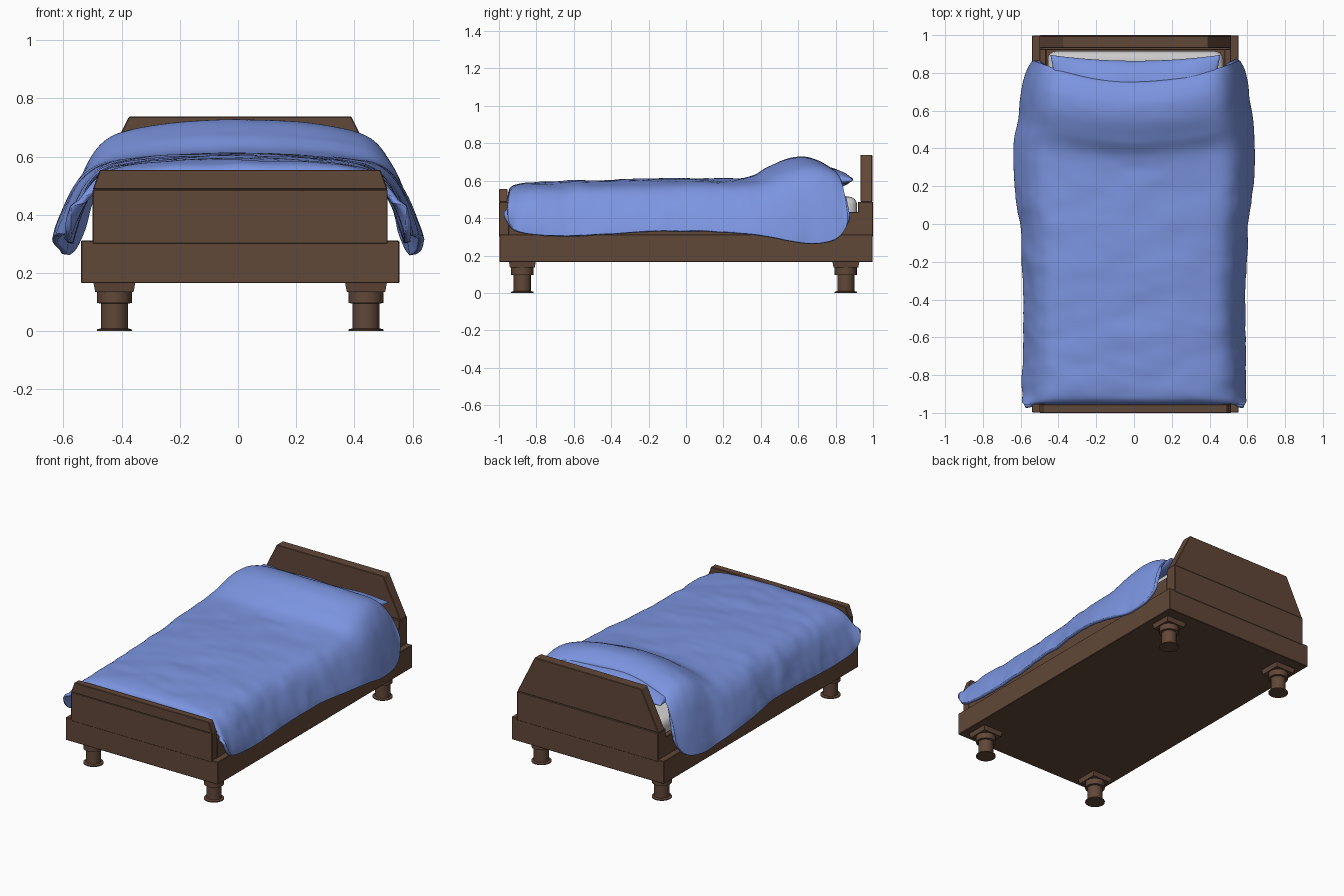
import bpy, bmesh, math
from mathutils import Vector, noise

if "Cube" in bpy.data.objects:
    bpy.data.objects.remove(bpy.data.objects["Cube"])


def mat(name, col):
    m = bpy.data.materials.new(name)
    m.diffuse_color = (*col, 1)
    m.use_nodes = True
    m.node_tree.nodes["Principled BSDF"].inputs["Base Color"].default_value = m.diffuse_color
    return m


WOOD = mat("wood", (0.12, 0.063, 0.04))
BLUE = mat("blue_cloth", (0.2, 0.3, 0.75))
CX = 0.0075  # bed frame centre line


def finish(bm, name, material=None, smooth=None):
    bmesh.ops.recalc_face_normals(bm, faces=bm.faces)
    me = bpy.data.meshes.new(name)
    bm.to_mesh(me)
    bm.free()
    ob = bpy.data.objects.new(name, me)
    bpy.context.collection.objects.link(ob)
    if material:
        me.materials.append(material)
    if smooth:
        bpy.ops.object.select_all(action='DESELECT')
        ob.select_set(True)
        bpy.context.view_layer.objects.active = ob
        bpy.ops.object.shade_smooth_by_angle(angle=math.radians(smooth))
    return ob


def prism(name, pts, axis, a, b, bevel=0.003):
    """Extrude a 2D outline along x (points y,z) or y (points x,z)."""
    bm = bmesh.new()
    put = (lambda p, d: (d, p[0], p[1])) if axis == 'x' else (lambda p, d: (p[0], d, p[1]))
    f = bm.faces.new([bm.verts.new(put(p, a)) for p in pts])
    ext = bmesh.ops.extrude_face_region(bm, geom=[f])
    move = Vector((b - a, 0, 0)) if axis == 'x' else Vector((0, b - a, 0))
    bmesh.ops.translate(bm, vec=move, verts=[g for g in ext['geom'] if isinstance(g, bmesh.types.BMVert)])
    ob = finish(bm, name, WOOD)
    if bevel:
        m = ob.modifiers.new("edge", 'BEVEL')
        m.width = bevel
    return ob


def mirrored(half):
    return [(CX + x, z) for x, z in half] + [(CX - x, z) for x, z in reversed(half)]


def box(name, x0, x1, y0, y1, z0, z1):
    return prism(name, [(x0, z0), (x1, z0), (x1, z1), (x0, z1)], 'y', y0, y1)


# Bed base and stepped end boards
box("bed_base", CX - 0.547, CX + 0.547, -0.998, 0.998, 0.165, 0.312)
STEP = [(0.507, 0.30), (0.507, 0.487)]
prism("footboard_panel", mirrored(STEP), 'y', -1.0, -0.945)
prism("footboard_cap", mirrored([(0.507, 0.487), (0.482, 0.555)]), 'y', -1.0, -0.955)
prism("headboard_panel", mirrored(STEP), 'y', 0.92, 1.0)
prism("headboard_cap", mirrored([(0.507, 0.487), (0.382, 0.738)]), 'y', 0.932, 0.996)

# Side boards above the base
for s, side in ((-1, "left"), (1, "right")):
    a, b = CX + s * 0.507, CX + s * 0.472
    prism(side + "_side_board", [(-0.95, 0.30), (0.925, 0.30), (0.925, 0.433), (-0.95, 0.433)], 'x', a, b)

# Turned legs with a square plate on top
LEG = [(0, 0), (0.06, 0), (0.06, 0.006), (0.046, 0.01), (0.046, 0.095), (0.06, 0.097), (0.06, 0.135), (0, 0.137)]
for sx, side in ((-1, "left"), (1, "right")):
    for y, end in ((-0.875, "front"), (0.855, "back")):
        bm = bmesh.new()
        x, n = CX + sx * 0.4325, 16
        rings = [[bm.verts.new((x + r * math.cos(math.tau * i / n), y + r * math.sin(math.tau * i / n), z))
                  for i in range(n)] for r, z in LEG[1:-1]]
        for lo, hi in zip(rings, rings[1:]):
            for i in range(n):
                bm.faces.new((lo[i], lo[(i + 1) % n], hi[(i + 1) % n], hi[i]))
        bm.faces.new(rings[0])
        bm.faces.new(rings[-1])
        plate = bmesh.ops.create_cube(bm, size=1)['verts']
        for v in plate:
            k = 0.144 if v.co.z > 0 else 0.132
            v.co = (x + v.co.x * k, y + v.co.y * k, 0.151 + v.co.z * 0.032)
        finish(bm, f"{end}_{side}_leg", WOOD, 35)

# Mattress
bm = bmesh.new()
for v in bmesh.ops.create_cube(bm, size=1)['verts']:
    v.co = (CX + v.co.x * 0.93, -0.01 + v.co.y * 1.85, 0.41 + v.co.z * 0.21)
bmesh.ops.bevel(bm, geom=bm.edges[:], offset=0.045, segments=4, profile=0.5, affect='EDGES')
finish(bm, "mattress", None, 40)


def grid(bm, nu, nv, fn):
    vs = [[bm.verts.new(fn(i / nu, j / nv)) for i in range(nu + 1)] for j in range(nv + 1)]
    for j in range(nv):
        for i in range(nu):
            bm.faces.new((vs[j][i], vs[j][i + 1], vs[j + 1][i + 1], vs[j + 1][i]))


# Pillow: pinched corners, thick middle, tilted towards the headboard
bm = bmesh.new()
for sgn in (-1, 1):
    def pillow(u, v, sgn=sgn):
        a, b = math.sin((u - 0.5) * math.pi), math.sin((v - 0.5) * math.pi)
        t = (max(0, 1 - a * a) ** 0.35) * (max(0, 1 - b * b) ** 0.5)
        x = CX + 0.45 * a * (1 - 0.05 * (1 - b * b))
        y = 0.70 + 0.195 * b * (1 - 0.16 * (1 - a * a))
        return (x, y, 0.615 + sgn * 0.065 * t - 0.01 * b + 0.01 * noise.noise((x * 5, y * 5, 1)))
    grid(bm, 40, 20, pillow)
bmesh.ops.remove_doubles(bm, verts=bm.verts, dist=0.0005)
finish(bm, "pillow", BLUE, 60)


def spline(keys, p):
    """Smooth interpolation through a list of tuples at fractional index p."""
    i = min(int(p), len(keys) - 2)
    f = p - i
    k = [keys[max(0, min(len(keys) - 1, i + d))] for d in (-1, 0, 1, 2)]
    return [b + 0.5 * f * (c - a + f * (2 * a - 5 * b + 4 * c - d + f * (3 * (b - c) + d - a)))
            for a, b, c, d in zip(*k)]


# Blanket: stations along the bed (y, top, hem, left width, right width)
STATIONS = [
    (-0.955, 0.50, 0.43, 0.575, 0.58), (-0.94, 0.56, 0.37, 0.59, 0.595),
    (-0.88, 0.587, 0.325, 0.59, 0.595), (-0.7, 0.597, 0.308, 0.59, 0.595),
    (-0.5, 0.604, 0.312, 0.59, 0.59), (-0.25, 0.608, 0.325, 0.59, 0.59),
    (0.0, 0.61, 0.335, 0.605, 0.61), (0.22, 0.612, 0.325, 0.635, 0.635),
    (0.35, 0.625, 0.305, 0.635, 0.64), (0.44, 0.675, 0.28, 0.615, 0.63),
    (0.54, 0.718, 0.266, 0.605, 0.615), (0.63, 0.728, 0.27, 0.59, 0.605),
    (0.70, 0.712, 0.295, 0.57, 0.59), (0.745, 0.685, 0.35, 0.545, 0.57),
    (0.755, 0.66, 0.41, 0.53, 0.56)]
# Half cross-section from centre to hem (fraction of width, fraction of height)
DRAPE = [(0, 1), (0.3, 0.985), (0.6, 0.93), (0.76, 0.85), (0.86, 0.68), (0.93, 0.42), (0.98, 0.15), (1, 0)]


def blanket(u, v):
    y, top, hem, wl, wr = spline(STATIONS, v * (len(STATIONS) - 1))
    s = u * 2 - 1
    fx, fz = spline(DRAPE, abs(s) * (len(DRAPE) - 1))
    x = fx * (wr if s > 0 else -wl)
    z = hem + (top - hem) * fz
    ramp = min(1, max(0, (y - 0.15) / 0.3))
    ramp = ramp * ramp * (3 - 2 * ramp)
    # soft wrinkles, calmer over the pillow
    n = noise.noise((x * 4, y * 7, z * 4)) + 0.5 * noise.noise((x * 9 + y * 4, y * 14, z * 9 + 3))
    n *= 0.009 * (1 - 0.6 * ramp)
    return (x + n * fx ** 3 * (1 if s > 0 else -1), y + 0.11 * fx * fx * ramp, z + n * (1 - 0.5 * fx))


bm = bmesh.new()
grid(bm, 100, 150, blanket)
ob = finish(bm, "blanket", BLUE, 60)
if sum(p.normal.z for p in ob.data.polygons) < 0:
    ob.data.flip_normals()
m = ob.modifiers.new("thickness", 'SOLIDIFY')
m.thickness = 0.02
m.offset = -1
